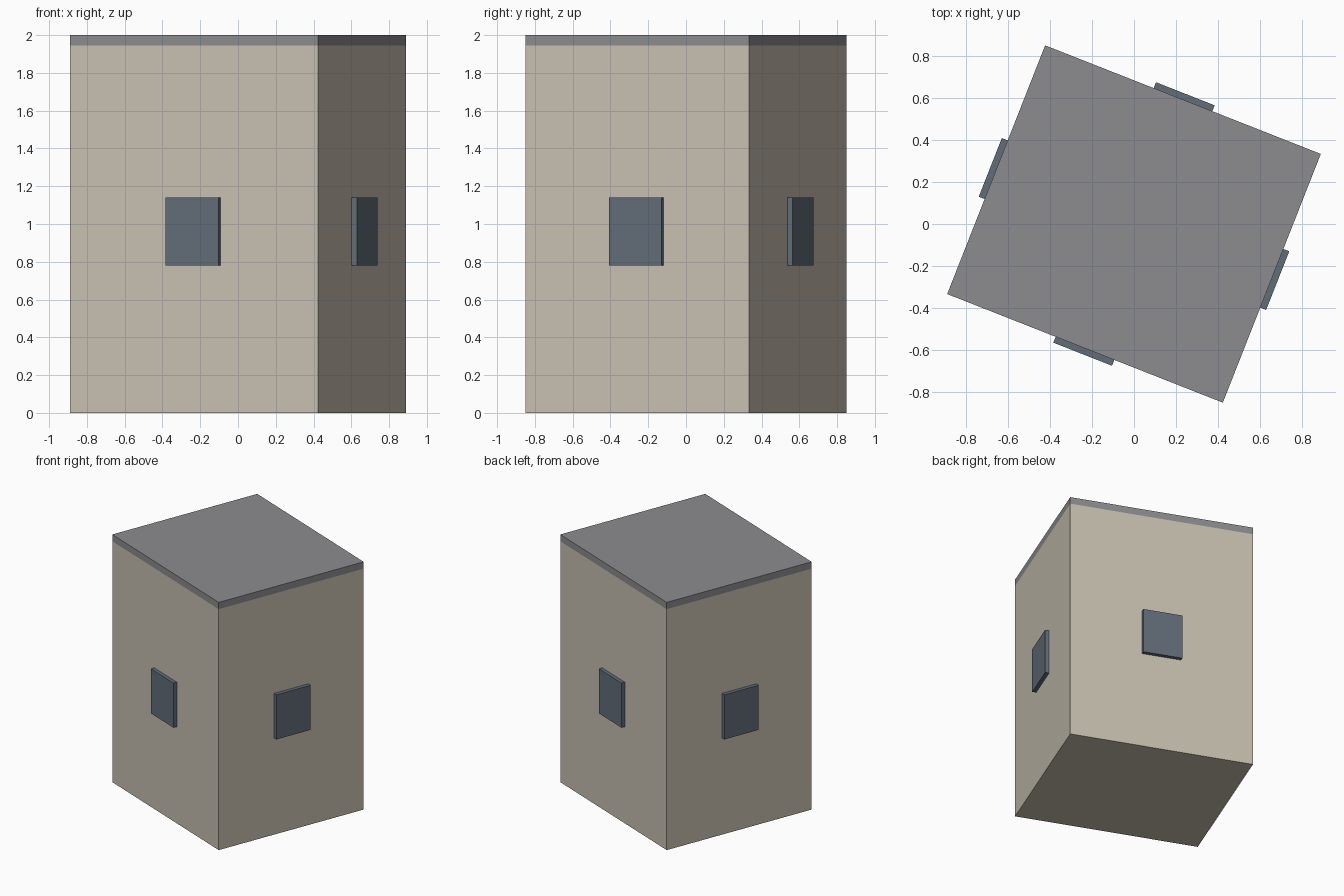
import bpy, bmesh, math
from mathutils import Matrix

if "Cube" in bpy.data.objects:
    bpy.data.objects.remove(bpy.data.objects["Cube"])

TURN = Matrix.Rotation(math.radians(-21.5), 4, 'Z')   # whole tower is turned
W, D, H = 1.41, 1.272, 2.0
ROOF_Z = 1.945


def material(name, rgb):
    lin = [((c / 255 + 0.055) / 1.055) ** 2.4 for c in rgb]
    m = bpy.data.materials.new(name)
    m.diffuse_color = (*lin, 1)
    m.use_nodes = True
    m.node_tree.nodes["Principled BSDF"].inputs["Base Color"].default_value = m.diffuse_color
    return m


wall = material("beige_wall", (200, 192, 177))
roof = material("grey_roof", (140, 140, 143))
glass = material("blue_grey_glass", (98, 109, 120))


def make_box(name, size, centre, mats, spin=0.0, cut_z=None):
    bm = bmesh.new()
    bmesh.ops.create_cube(bm, size=1)
    bm.transform(TURN @ Matrix.Rotation(spin, 4, 'Z')
                 @ Matrix.Translation(centre) @ Matrix.Diagonal((*size, 1)))
    if cut_z:
        # split off the flush roof band and colour it by height
        bmesh.ops.bisect_plane(bm, geom=bm.verts[:] + bm.edges[:] + bm.faces[:],
                               plane_co=(0, 0, cut_z), plane_no=(0, 0, 1))
        for f in bm.faces:
            f.material_index = int(f.calc_center_median().z > cut_z)
    me = bpy.data.meshes.new(name)
    bm.to_mesh(me)
    bm.free()
    for m in mats:
        me.materials.append(m)
    ob = bpy.data.objects.new(name, me)
    bpy.context.collection.objects.link(ob)


# Tower block with roof band
make_box("tower_block", (W, D, H), (0, 0, H / 2), [wall, roof], cut_z=ROOF_Z)

# One window plate in the middle of each side
T = 0.03
for i, side in enumerate(("front", "right", "back", "left")):
    reach = (D, W)[i % 2] / 2
    make_box(side + "_window", (0.30, T, 0.36), (0, -reach - T / 2, 0.96),
             [glass], spin=i * math.pi / 2)
